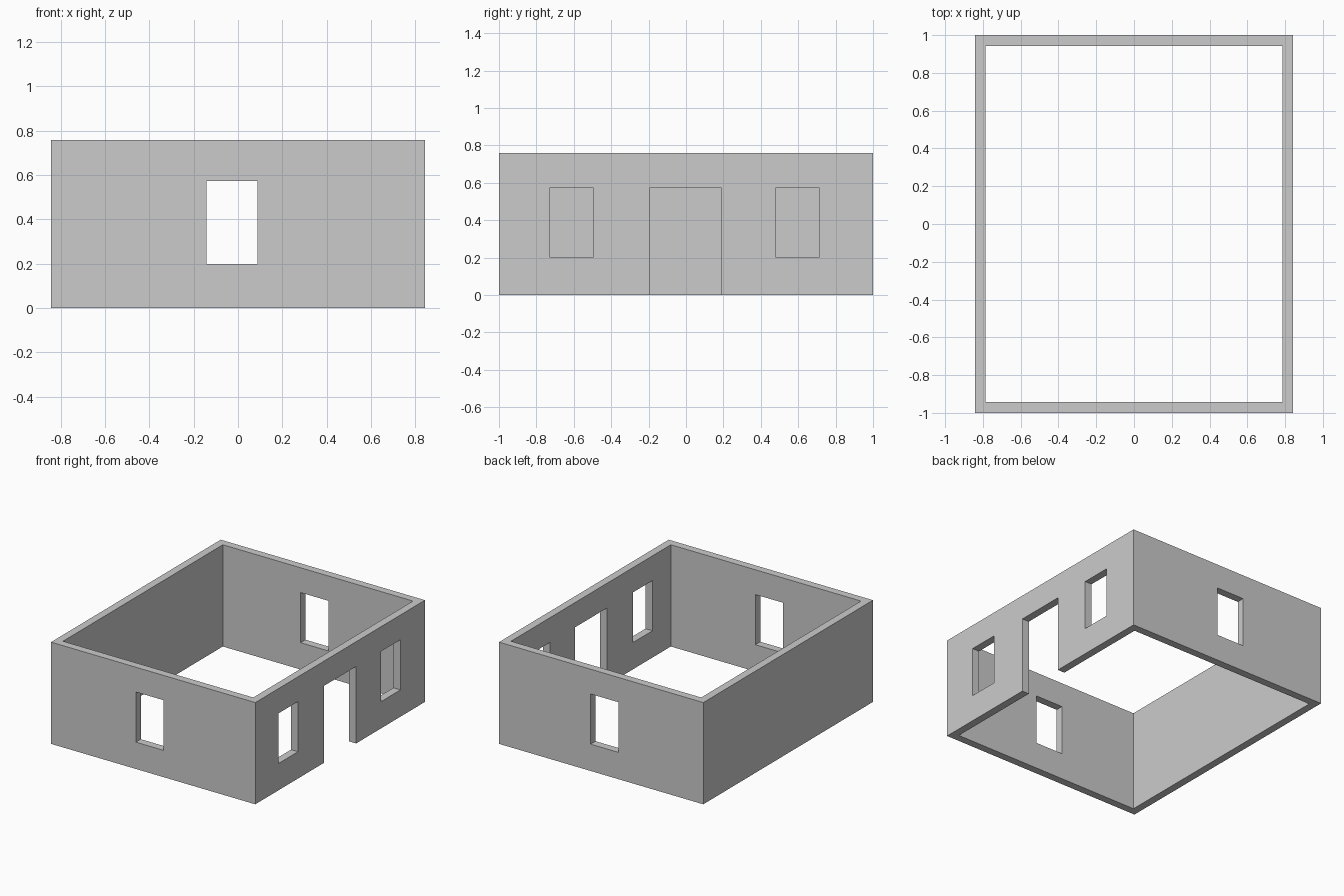
import bpy

if "Cube" in bpy.data.objects:
    bpy.data.objects.remove(bpy.data.objects["Cube"])

HX, HY, H, T = 0.843, 1.0, 0.759, 0.058   # half sizes, height, wall thickness
SILL, HEAD = 0.2, 0.574                   # window bottom, top of all openings


def box(name, x0, x1, y0, y1, z0, z1):
    bpy.ops.mesh.primitive_cube_add(
        size=1, location=((x0 + x1) / 2, (y0 + y1) / 2, (z0 + z1) / 2))
    ob = bpy.context.object
    ob.name = name
    ob.scale = (x1 - x0, y1 - y0, z1 - z0)
    bpy.ops.object.transform_apply(location=True, rotation=False, scale=True)
    return ob


# Solid block that becomes the walls
walls = box("walls", -HX, HX, -HY, HY, 0, H)

# Open interior, without floor or roof
cutters = [box("interior_cutter", -HX + T, HX - T, -HY + T, HY - T, -0.1, H + 0.1)]

# Matching windows in the front and back walls
for side, y in (("front", -HY), ("back", HY)):
    cutters.append(box(side + "_window_cutter", -0.143, 0.087,
                       y - 0.12, y + 0.12, SILL, HEAD))

# Two windows and a doorway in the right wall
for name, y0, y1, z0 in (("right_window_a", -0.726, -0.496, SILL),
                         ("right_window_b", 0.481, 0.711, SILL),
                         ("doorway", -0.192, 0.188, -0.1)):
    cutters.append(box(name + "_cutter", HX - 0.12, HX + 0.12, y0, y1, z0, HEAD))

# Cut each opening, then remove its cutter
bpy.ops.object.select_all(action='DESELECT')
walls.select_set(True)
bpy.context.view_layer.objects.active = walls
for cutter in cutters:
    cutter.hide_render = True
    mod = walls.modifiers.new(cutter.name, 'BOOLEAN')
    mod.operation = 'DIFFERENCE'
    mod.solver = 'EXACT'
    mod.object = cutter
    bpy.ops.object.modifier_apply(modifier=mod.name)
    bpy.data.objects.remove(cutter)
